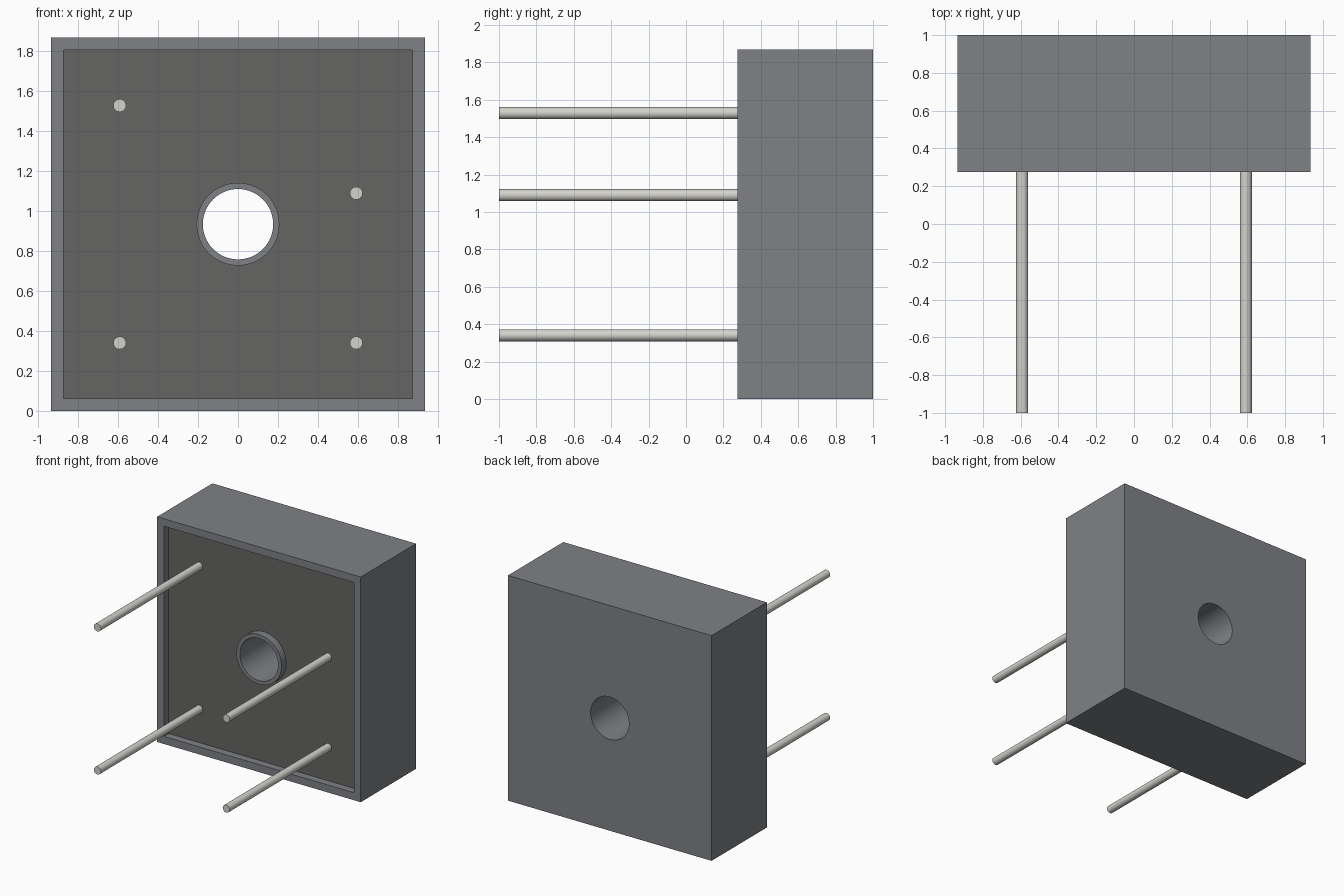
import bpy, bmesh
from math import cos, sin, tau

if "Cube" in bpy.data.objects:
    bpy.data.objects.remove(bpy.data.objects["Cube"])

CZ = 0.937            # height of the centre axis
HALF = 0.935          # half width of the housing
WALL = 0.0625
BORE, COLLAR = 0.176, 0.207
FRONT, BACK = 0.275, 1.0
FLOOR = FRONT + 0.0625   # visible face of the filling
INNER = BACK - WALL      # inside of the back plate


def material(name, rgb):
    m = bpy.data.materials.new(name)
    m.diffuse_color = (*rgb, 1)
    m.use_nodes = True
    m.node_tree.nodes["Principled BSDF"].inputs["Base Color"].default_value = m.diffuse_color
    return m


def square(h, y):
    return [(-h, y, CZ - h), (h, y, CZ - h), (h, y, CZ + h), (-h, y, CZ + h)]


def circle(r, y, x=0, z=CZ, n=64):
    return [(x + r * cos(tau * i / n), y, z + r * sin(tau * i / n)) for i in range(n)]


def closed_solid(name, loops, mat):
    """Join each outline to the next, and the last back to the first."""
    bm = bmesh.new()
    rings = [[bm.verts.new(p) for p in loop] for loop in loops]
    for a, b in zip(rings, rings[1:] + rings[:1]):
        if len(a) == len(b):
            for i in range(len(a)):
                j = (i + 1) % len(a)
                bm.faces.new((a[i], a[j], b[j], b[i]))
        else:  # flat plate with a round hole
            edges = []
            for ring in (a, b):
                for p, q in zip(ring, ring[1:] + ring[:1]):
                    edges.append(bm.edges.get((p, q)) or bm.edges.new((p, q)))
            bmesh.ops.triangle_fill(bm, edges=edges, use_beauty=True, normal=(0, -1, 0))
    bmesh.ops.recalc_face_normals(bm, faces=bm.faces[:])
    return finish(name, bm, mat)


def finish(name, bm, mat):
    me = bpy.data.meshes.new(name)
    bm.to_mesh(me)
    bm.free()
    me.materials.append(mat)
    ob = bpy.data.objects.new(name, me)
    bpy.context.collection.objects.link(ob)
    bpy.ops.object.select_all(action='DESELECT')
    ob.select_set(True)
    bpy.context.view_layer.objects.active = ob
    bpy.ops.object.shade_smooth_by_angle(angle=0.5)
    return ob


def pin(name, x, z):
    bm = bmesh.new()
    rings = [[bm.verts.new(p) for p in circle(0.032, y, x, z, 32)] for y in (-1.0, FLOOR + 0.01)]
    for i in range(32):
        j = (i + 1) % 32
        bm.faces.new((rings[0][i], rings[0][j], rings[1][j], rings[1][i]))
    for r in rings:
        bm.faces.new(r)
    bmesh.ops.recalc_face_normals(bm, faces=bm.faces[:])
    finish(name, bm, pin_mat)


case_mat = material("case_grey", (0.21, 0.22, 0.235))
fill_mat = material("fill_dark", (0.13, 0.13, 0.125))
pin_mat = material("pin_metal", (0.66, 0.65, 0.61))

# Open-fronted square housing with a collared through hole
closed_solid("housing", [
    square(HALF, BACK), square(HALF, FRONT),
    square(HALF - WALL, FRONT), square(HALF - WALL, INNER),
    circle(COLLAR, INNER), circle(COLLAR, FRONT),
    circle(BORE, FRONT), circle(BORE, BACK)], case_mat)

# Dark filling inside the housing
closed_solid("filling", [
    square(HALF - WALL, INNER), square(HALF - WALL, FLOOR),
    circle(COLLAR, FLOOR), circle(COLLAR, INNER)], fill_mat)

# Four contact pins, the upper right one set lower
for name, x, z in (("pin_lower_left", -0.592, 0.343), ("pin_lower_right", 0.592, 0.343),
                   ("pin_upper_left", -0.592, 1.531), ("pin_upper_right", 0.592, 1.092)):
    pin(name, x, z)

# Stand exactly on the ground
for ob in bpy.context.collection.objects:
    ob.location.z = HALF - CZ
